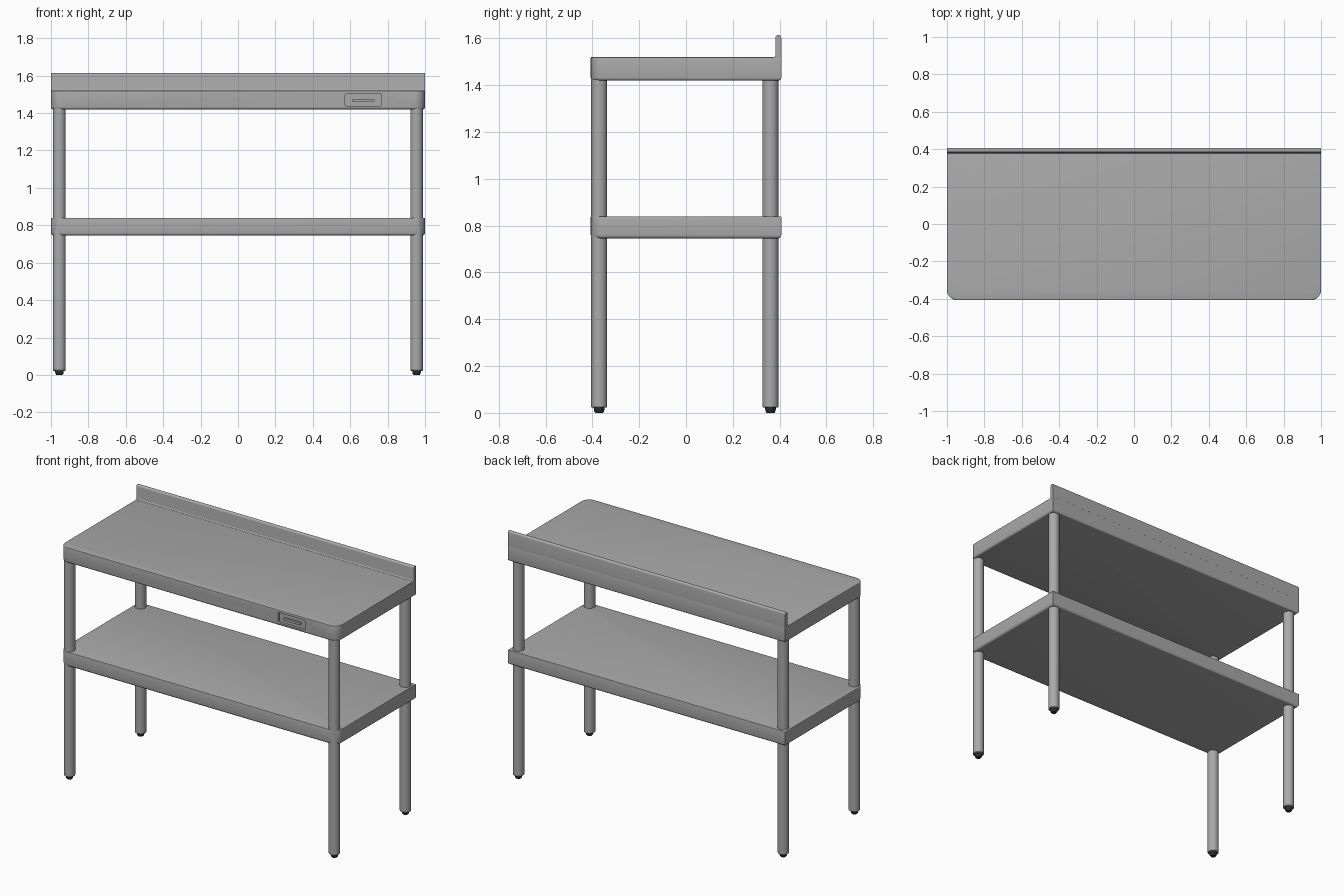
import bpy, bmesh, math
from mathutils import Vector

if "Cube" in bpy.data.objects:
    bpy.data.objects.remove(bpy.data.objects["Cube"])


def material(name, rgb):
    m = bpy.data.materials.new(name)
    m.diffuse_color = (*rgb, 1)
    m.use_nodes = True
    m.node_tree.nodes["Principled BSDF"].inputs["Base Color"].default_value = m.diffuse_color
    return m


STEEL = material("brushed steel", (0.40, 0.40, 0.40))
BLACK = material("black rubber", (0.03, 0.03, 0.03))
HX, HY = 1.0, 0.407


def finish(name, bm, mat):
    bmesh.ops.recalc_face_normals(bm, faces=bm.faces)
    me = bpy.data.meshes.new(name)
    bm.to_mesh(me)
    bm.free()
    me.materials.append(mat)
    ob = bpy.data.objects.new(name, me)
    bpy.context.collection.objects.link(ob)
    smooth(ob)
    return ob


def smooth(ob):
    bpy.ops.object.select_all(action='DESELECT')
    ob.select_set(True)
    bpy.context.view_layer.objects.active = ob
    bpy.ops.object.shade_smooth_by_angle(angle=math.radians(35))


def rounded_rect(x0, x1, y0, y1, radii, steps=8):
    """Outline with radii for corners: low-left, low-right, up-right, up-left."""
    pts = []
    corners = [(x0, y0, 1, 1), (x1, y0, -1, 1), (x1, y1, -1, -1), (x0, y1, 1, -1)]
    for i, ((x, y, sx, sy), r) in enumerate(zip(corners, radii)):
        if r == 0:
            pts.append((x, y))
            continue
        for k in range(steps + 1):
            a = math.pi + (i + k / steps) * math.pi / 2
            pts.append((x + sx * r + r * math.cos(a), y + sy * r + r * math.sin(a)))
    return pts


def prism(points, offset):
    """Extrude a list of 3D points along an offset."""
    bm = bmesh.new()
    face = bm.faces.new([bm.verts.new(p) for p in points])
    geo = bmesh.ops.extrude_face_region(bm, geom=[face])['geom']
    bmesh.ops.translate(bm, vec=Vector(offset),
                        verts=[v for v in geo if isinstance(v, bmesh.types.BMVert)])
    return bm


def bevel_level(bm, z, width, segments=4):
    edges = [e for e in bm.edges if all(abs(v.co.z - z) < 1e-5 for v in e.verts)]
    bmesh.ops.bevel(bm, geom=edges, offset=width, segments=segments,
                    profile=0.5, affect='EDGES')


def slab(name, z0, z1, radii, low, high):
    pts = rounded_rect(-HX, HX, -HY, HY, radii)
    bm = prism([(x, y, z0) for x, y in pts], (0, 0, z1 - z0))
    bmesh.ops.recalc_face_normals(bm, faces=bm.faces)
    bevel_level(bm, z0, low)
    bevel_level(bm, z1, high, 3)
    return finish(name, bm, STEEL)


def front_panel(name, x0, x1, z0, z1, r, y0, y1):
    pts = rounded_rect(x0, x1, z0, z1, [r] * 4)
    return finish(name, prism([(x, y0, z) for x, z in pts], (0, y1 - y0, 0)), STEEL)


def lathe(name, profile, x, y, mat, sides=32):
    """Turn a (radius, z) profile around a vertical axis."""
    bm = bmesh.new()
    rings = [[bm.verts.new((x + r * math.cos(2 * math.pi * i / sides),
                            y + r * math.sin(2 * math.pi * i / sides), z))
              for i in range(sides)] for r, z in profile]
    for a, b in zip(rings, rings[1:]):
        for i in range(sides):
            j = (i + 1) % sides
            bm.faces.new((a[i], a[j], b[j], b[i]))
    bm.faces.new(rings[0])
    bm.faces.new(rings[-1])
    return finish(name, bm, mat)


# worktop and lower shelf, rounded at the front corners
worktop = slab("worktop", 1.42, 1.52, (0.055, 0.055, 0, 0), 0.012, 0.004)
slab("lower_shelf", 0.745, 0.84, (0.055, 0.055, 0, 0), 0.015, 0.004)

# recess in the worktop front, with a raised pull bar inside
cutter = front_panel("recess_cutter", 0.572, 0.768, 1.437, 1.505, 0.01, -0.5, -HY + 0.016)
cutter.hide_render = True
mod = worktop.modifiers.new("recess", 'BOOLEAN')
mod.operation = 'DIFFERENCE'
mod.solver = 'EXACT'
mod.object = cutter
smooth(worktop)
bpy.ops.object.modifier_apply(modifier=mod.name)
bpy.data.objects.remove(cutter)
smooth(worktop)
front_panel("recess_pull_bar", 0.61, 0.73, 1.46, 1.476, 0.006, -HY + 0.004, -HY + 0.02)

# upstand along the back, with a small cove where it meets the worktop
cove = [(0.372 + 0.010 * math.sin(a), 1.529 - 0.010 * math.cos(a))
        for a in (i * math.pi / 8 for i in range(5))]
crown = [(0.3945 + 0.0125 * math.cos(a), 1.6025 + 0.0125 * math.sin(a))
         for a in (math.pi - i * math.pi / 8 for i in range(9))]
upstand = [(HY, 1.517), (0.372, 1.517)] + cove + crown
finish("back_upstand", prism([(-HX, y, z) for y, z in upstand], (2 * HX, 0, 0)), STEEL)

# four tube legs with tapered rubber feet
for row, y in (("front", -0.371), ("back", 0.361)):
    for side, x in (("left", -0.955), ("right", 0.955)):
        lathe(f"{row}_{side}_leg", [(0.030, 0.022), (0.034, 0.026), (0.034, 1.425)],
              x, y, STEEL)
        lathe(f"{row}_{side}_foot", [(0.016, 0.0), (0.021, 0.006), (0.024, 0.024)],
              x, y, BLACK)
